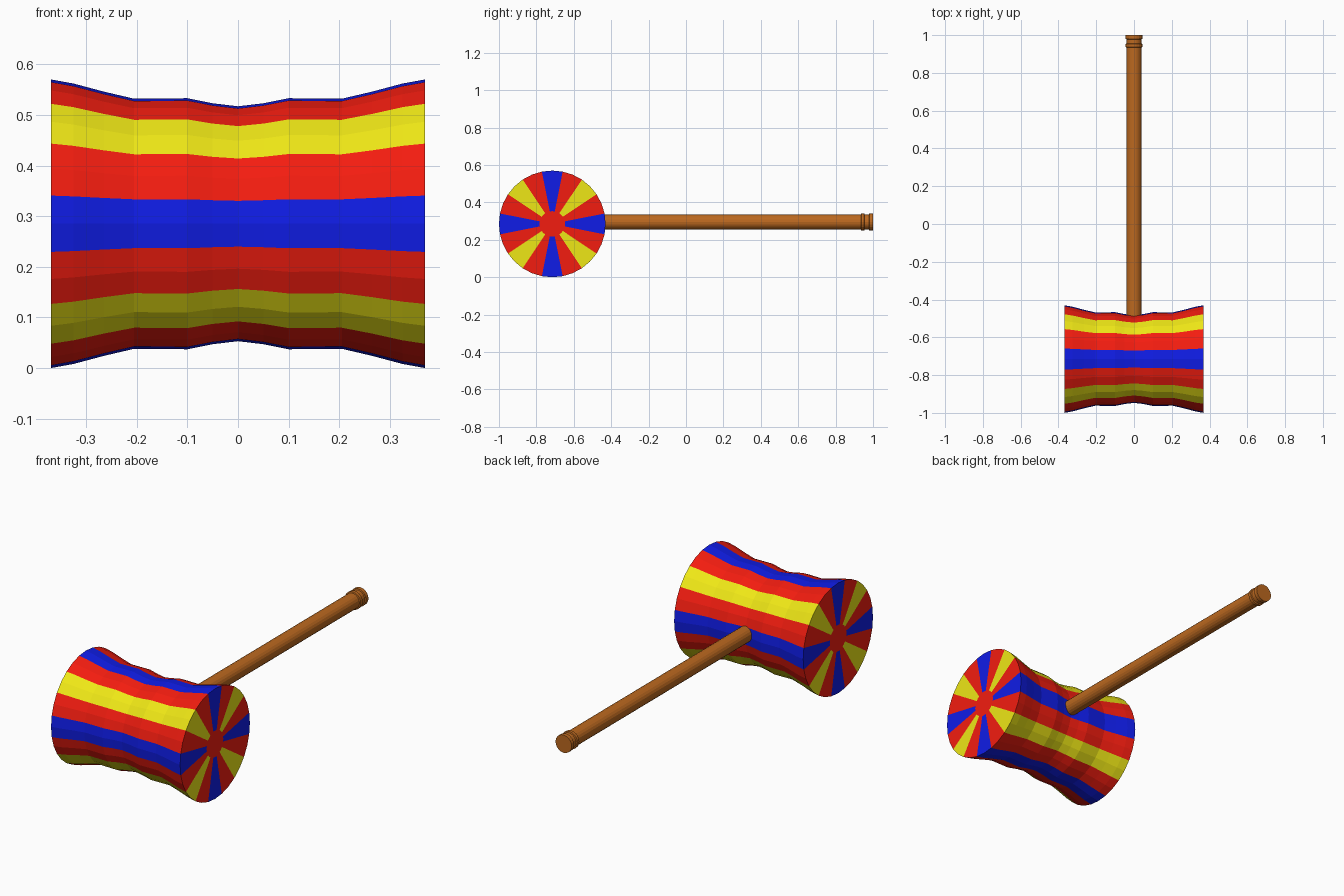
import bpy, bmesh
from math import sin, cos, pi
from mathutils import Vector

if "Cube" in bpy.data.objects:
    bpy.data.objects.remove(bpy.data.objects["Cube"])


def material(name, rgb):
    m = bpy.data.materials.new(name)
    m.diffuse_color = (*rgb, 1)
    m.use_nodes = True
    m.node_tree.nodes["Principled BSDF"].inputs["Base Color"].default_value = m.diffuse_color
    return m


red = material("red", (0.9, 0.012, 0.005))
yellow = material("yellow", (0.86, 0.8, 0.008))
blue = material("blue", (0.005, 0.012, 0.8))
wood = material("wood", (0.5, 0.14, 0.014))


def lathe(name, profile, place, sides, mats, pick):
    """Sweep (position, radius) rings round an axis, capping both ends."""
    bm = bmesh.new()
    rings = [[bm.verts.new(place(p, r, 2 * pi * i / sides)) for i in range(sides)]
             for p, r in profile]
    for a, b in zip(rings, rings[1:]):
        for i in range(sides):
            j = (i + 1) % sides
            f = bm.faces.new((a[i], a[j], b[j], b[i]))
            f.material_index = pick(i)
    bm.faces.new(rings[0])
    bm.faces.new(rings[-1])
    bmesh.ops.recalc_face_normals(bm, faces=bm.faces)
    me = bpy.data.meshes.new(name)
    bm.to_mesh(me)
    bm.free()
    for m in mats:
        me.materials.append(m)
    ob = bpy.data.objects.new(name, me)
    bpy.context.collection.objects.link(ob)
    return ob


# Striped mallet head along x, with a plain red disc in each end cap
half = [(0.0, 0.232), (0.05, 0.238), (0.1, 0.248), (0.205, 0.247),
        (0.265, 0.261), (0.325, 0.277), (0.369, 0.285), (0.369, 0.068)]
head_profile = [(-x, r) for x, r in reversed(half[1:])] + half
stripes = [2, 0, 1, 0]
lathe("mallet_head", head_profile,
      lambda p, r, a: Vector((p, -0.715 + r * cos(a), 0.285 + r * sin(a))),
      32, [red, yellow, blue], lambda i: stripes[((i + 1) // 2) % 4])

# Wooden handle along y, with two raised rings at the grip end
handle_profile = [(-0.55, 0.04), (0.935, 0.04), (0.937, 0.046), (0.953, 0.046),
                  (0.955, 0.04), (0.978, 0.04), (0.98, 0.046), (1.0, 0.046)]
handle = lathe("handle", handle_profile,
               lambda p, r, a: Vector((r * cos(a), p, 0.295 + r * sin(a))),
               20, [wood], lambda i: 0)
